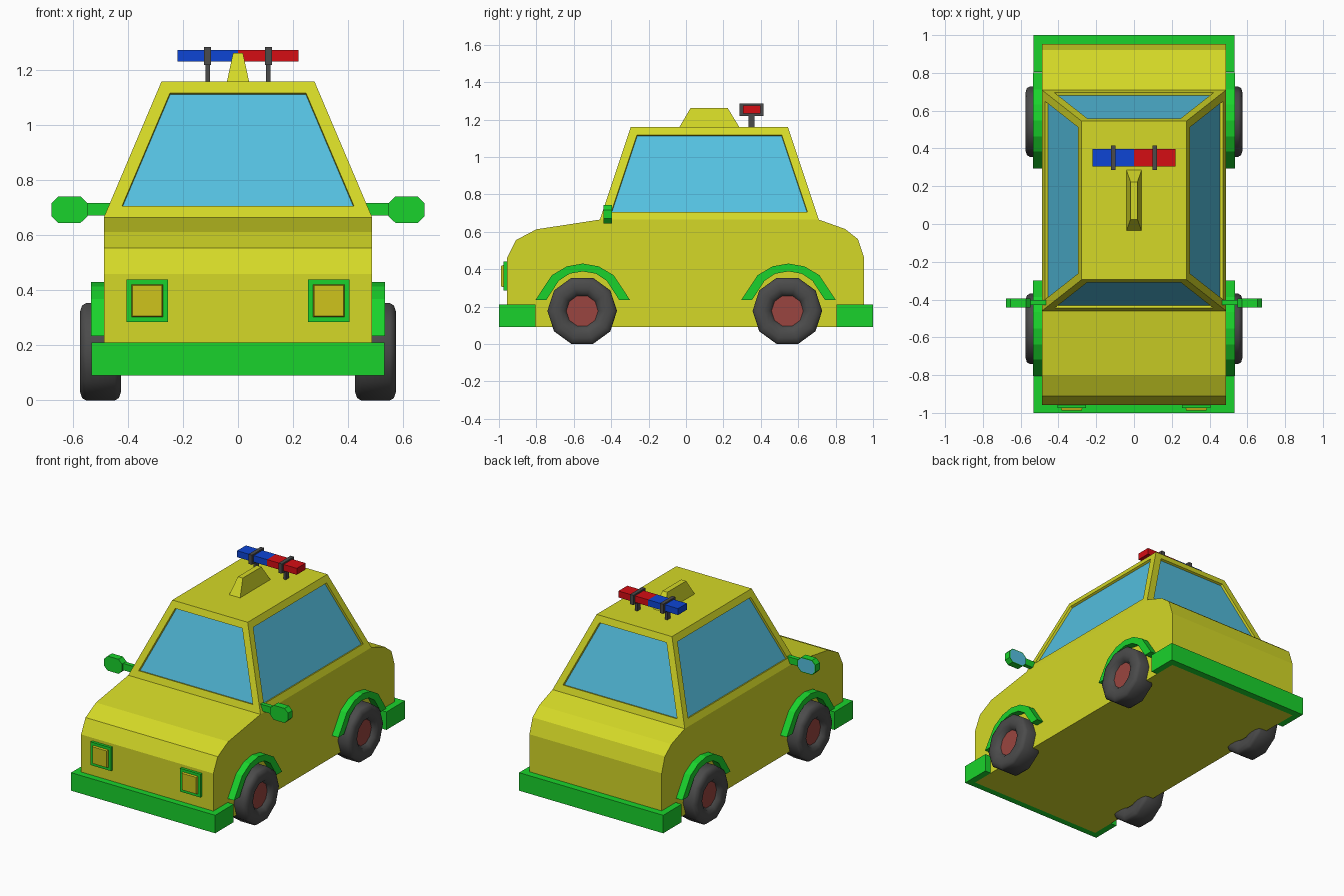
import bpy, bmesh, math

if "Cube" in bpy.data.objects:
    bpy.data.objects.remove(bpy.data.objects["Cube"])

def material(name, rgb):
    m = bpy.data.materials.new(name)
    m.diffuse_color = (*rgb, 1)
    m.use_nodes = True
    m.node_tree.nodes["Principled BSDF"].inputs["Base Color"].default_value = m.diffuse_color
    return m

YELLOW = material("yellow_paint", (0.66, 0.69, 0.02))
GREEN = material("green_trim", (0.01, 0.65, 0.025))
GLASS = material("glass", (0.09, 0.53, 0.75))
BLACK = material("rubber", (0.07, 0.07, 0.07))
RUST = material("hub_red", (0.32, 0.06, 0.05))
LAMP = material("lamp_yellow", (0.62, 0.55, 0.012))
RED = material("red_light", (0.66, 0.004, 0.007))
BLUE = material("blue_light", (0.004, 0.06, 0.66))

def finish(name, bm, mats, mirror=False):
    bmesh.ops.recalc_face_normals(bm, faces=bm.faces)
    me = bpy.data.meshes.new(name)
    bm.to_mesh(me)
    bm.free()
    for m in mats:
        me.materials.append(m)
    ob = bpy.data.objects.new(name, me)
    bpy.context.collection.objects.link(ob)
    if mirror:
        ob.modifiers.new("mirror", 'MIRROR')
    return ob

def loft_bm(a, b):
    bm = bmesh.new()
    va, vb = [bm.verts.new(p) for p in a], [bm.verts.new(p) for p in b]
    bm.faces.new(va[::-1])
    bm.faces.new(vb)
    n = len(a)
    for i in range(n):
        j = (i + 1) % n
        bm.faces.new((va[i], va[j], vb[j], vb[i]))
    bmesh.ops.recalc_face_normals(bm, faces=bm.faces)
    bm.normal_update()
    return bm

def ring(pts, axis, d):
    k = "xyz".index(axis)
    return [(*p[:k], d, *p[k:]) for p in pts]

def prism(name, pts, axis, lo, hi, mat, mirror=False):
    return finish(name, loft_bm(ring(pts, axis, lo), ring(pts, axis, hi)), [mat], mirror)

def rect(x0, x1, y0, y1):
    return [(x0, y0), (x1, y0), (x1, y1), (x0, y1)]

def box(name, x, y, z, mat, mirror=False):
    return prism(name, rect(*x, *y), 'z', *z, mat, mirror)

W = 0.488  # body half width

# Lower body from its side profile
prism("body", [(-0.957, 0.09), (-0.957, 0.46), (-0.91, 0.555), (-0.80, 0.613), (-0.46, 0.665),
               (0.71, 0.665), (0.85, 0.615), (0.92, 0.56), (0.953, 0.46), (0.953, 0.09)],
      'x', -W, W, YELLOW)

# Cabin with four recessed windows
bm = loft_bm(ring(rect(-W, W, -0.46, 0.71), 'z', 0.665),
             ring(rect(-0.278, 0.278, -0.295, 0.545), 'z', 1.16))
sides = [f for f in bm.faces if abs(f.normal.z) < 0.9]
bmesh.ops.inset_individual(bm, faces=sides, thickness=0.045, use_even_offset=True)
bmesh.ops.inset_individual(bm, faces=sides, thickness=0.001, depth=-0.015, use_even_offset=True)
for f in sides:
    f.material_index = 1
finish("cabin", bm, [YELLOW, GLASS])

# Roof sign
finish("roof_sign", loft_bm(ring(rect(-0.04, 0.04, -0.035, 0.285), 'z', 1.16),
                            ring(rect(-0.018, 0.018, 0.025, 0.222), 'z', 1.263)), [YELLOW])

# Roof light bar with brackets
box("blue_light", (-0.22, 0), (0.305, 0.398), (1.232, 1.275), BLUE)
box("red_light", (0, 0.22), (0.305, 0.398), (1.232, 1.275), RED)
box("light_bracket", (0.098, 0.123), (0.287, 0.415), (1.22, 1.285), BLACK, True)
box("light_post", (0.102, 0.119), (0.335, 0.367), (1.15, 1.225), BLACK, True)

# Bumpers wrapping round each end
for name, s, inner in (("front_bumper", -1, 0.957), ("rear_bumper", 1, 0.953)):
    half = [(0.532, 0.805), (0.532, 1.0), (-0.532, 1.0), (-0.532, 0.805),
            (-W, 0.805), (-W, inner), (W, inner), (W, 0.805)]
    prism(name, [(x, s * y) for x, y in half], 'z', 0.09, 0.21, GREEN)

# Wheel arches
outer = [(-0.253, 0.235), (-0.165, 0.368), (-0.085, 0.415), (0, 0.43)]
inside = [(-0.195, 0.235), (-0.128, 0.338), (-0.07, 0.376), (0, 0.388)]
def arch(half):
    return half + [(-y, z) for y, z in half[-2::-1]]
for name, cy in (("front_arch", -0.552), ("rear_arch", 0.548)):
    pts = arch(outer) + arch(inside)[::-1]
    prism(name, [(y + cy, z) for y, z in pts], 'x', W - 0.01, 0.535, GREEN, True)

# Ten-sided wheels: lathed tyre and hub
half = [(0.085, 0.045), (0.10, 0.068), (0.125, 0.075), (0.152, 0.075), (0.177, 0.067), (0.186, 0.052)]
tyre = half + [(r, -x) for r, x in half[::-1]]
def circle(r, cy, cz=0.177, n=10):
    return [(cy + r * math.cos(2 * math.pi * i / n), cz + r * math.sin(2 * math.pi * i / n))
            for i in range(n)]
for name, cy in (("front", -0.555), ("rear", 0.542)):
    bm = bmesh.new()
    rings = [[bm.verts.new(p) for p in ring(circle(r, cy), 'x', 0.5 + x)] for r, x in tyre]
    for a, b in zip(rings, rings[1:]):
        for i in range(10):
            j = (i + 1) % 10
            bm.faces.new((a[i], a[j], b[j], b[i])).smooth = True
    finish(name + "_tyre", bm, [BLACK], True)
    prism(name + "_hub", circle(0.087, cy), 'x', 0.455, 0.545, RUST, True)

# Headlights: green frame and tapered lamp
box("headlight_frame", (0.255, 0.405), (-0.975, -0.95), (0.285, 0.44), GREEN, True)
finish("headlight_lamp", loft_bm(ring(rect(0.272, 0.388, 0.302, 0.423), 'y', -0.97),
                                 ring(rect(0.277, 0.383, 0.307, 0.418), 'y', -0.988)), [LAMP], True)

# Side mirrors: arm and octagonal head with glass at the back
box("mirror_arm", (0.44, 0.56), (-0.43, -0.402), (0.672, 0.717), GREEN, True)
octagon = [(0.547, 0.67), (0.573, 0.645), (0.653, 0.645), (0.678, 0.67),
           (0.678, 0.717), (0.653, 0.742), (0.573, 0.742), (0.547, 0.717)]
bm = loft_bm(ring(octagon, 'y', -0.442), ring(octagon, 'y', -0.395))
back = [f for f in bm.faces if f.normal.y > 0.9]
bmesh.ops.inset_individual(bm, faces=back, thickness=0.005)
for f in back:
    f.material_index = 1
finish("mirror_head", bm, [GREEN, GLASS], True)
